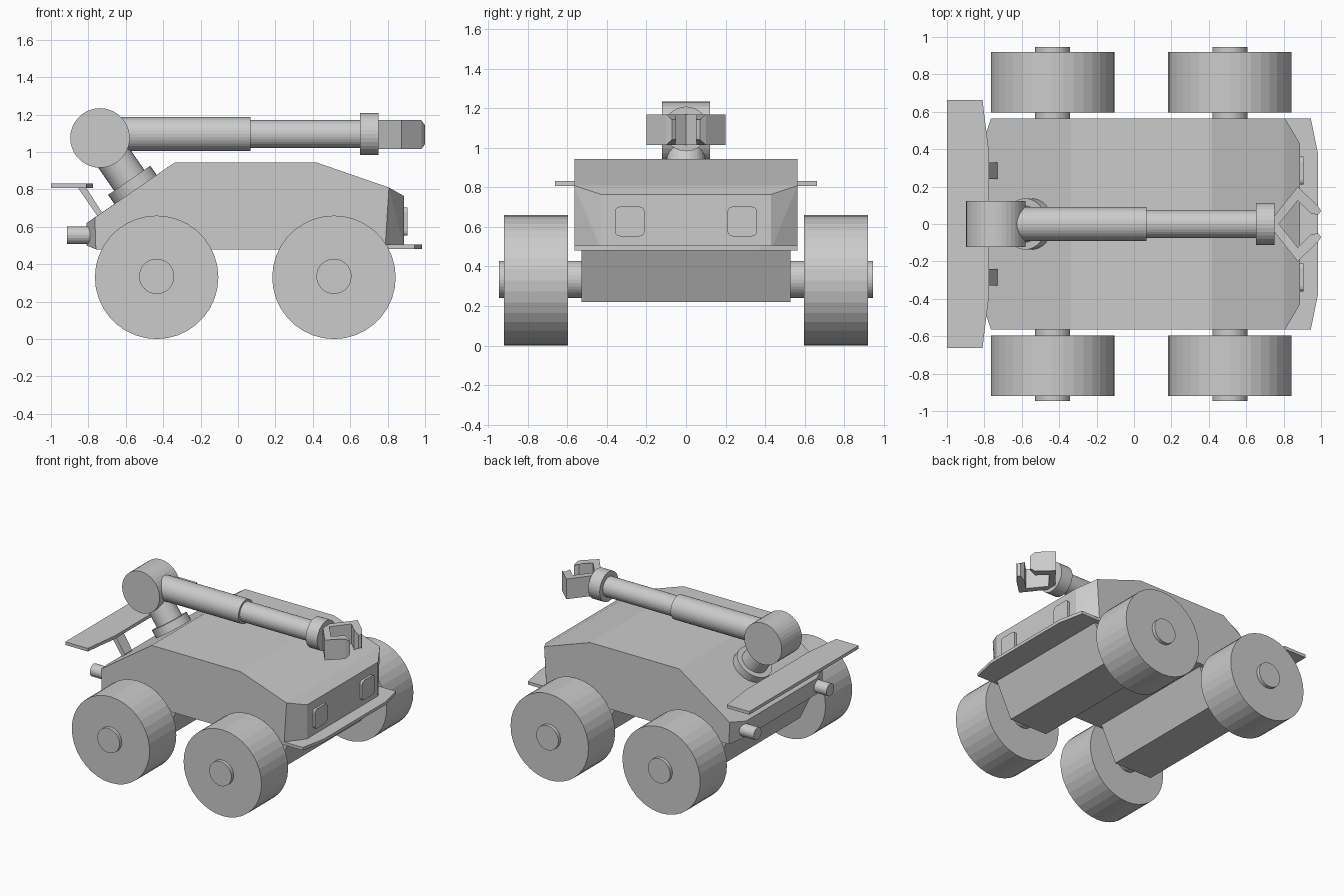
import bpy, bmesh, math
from mathutils import Vector

if "Cube" in bpy.data.objects:
    bpy.data.objects.remove(bpy.data.objects["Cube"])

grey = bpy.data.materials.new("light_grey")
grey.diffuse_color = (0.6, 0.6, 0.6, 1)
grey.use_nodes = True
grey.node_tree.nodes["Principled BSDF"].inputs["Base Color"].default_value = grey.diffuse_color


def finish(bm, name):
    bmesh.ops.recalc_face_normals(bm, faces=bm.faces)
    me = bpy.data.meshes.new(name)
    bm.to_mesh(me)
    bm.free()
    me.materials.append(grey)
    ob = bpy.data.objects.new(name, me)
    bpy.context.collection.objects.link(ob)
    return ob


def rod(name, a, b, r, n=32):
    """Cylinder from point a to point b."""
    a, b = Vector(a), Vector(b)
    bm = bmesh.new()
    bmesh.ops.create_cone(bm, cap_ends=True, segments=n, radius1=r, radius2=r, depth=(b - a).length)
    ob = finish(bm, name)
    ob.rotation_mode = 'QUATERNION'
    ob.rotation_quaternion = (b - a).to_track_quat('Z', 'Y')
    ob.location = (a + b) / 2
    return ob


def prism(name, pts, axis, lo, hi):
    """Extrude a 2D outline along y (points are x,z), z (x,y) or x (y,z)."""
    put = {'y': lambda p, t: (p[0], t, p[1]),
           'z': lambda p, t: (p[0], p[1], t),
           'x': lambda p, t: (t, p[0], p[1])}[axis]
    bm = bmesh.new()
    f = bm.faces.new([bm.verts.new(put(p, lo)) for p in pts])
    ext = bmesh.ops.extrude_face_region(bm, geom=[f])
    d = Vector(put((0, 0), hi - lo))
    bmesh.ops.translate(bm, vec=d, verts=[v for v in ext['geom'] if isinstance(v, bmesh.types.BMVert)])
    return finish(bm, name)


# Body: side profile plus narrower nose and tail panels, wrapped as a convex solid
bm = bmesh.new()
side = [(-.76, .48), (-.765, .65), (-.337, .945), (.417, .945), (.807, .81), (.786, .48)]
ends = [(.887, .765), (.887, .485), (-.81, .50), (-.81, .62)]
for s in (-1, 1):
    for x, z in side:
        bm.verts.new((x, s * .565, z))
    for x, z in ends:
        bm.verts.new((x, s * .43, z))
bmesh.ops.convex_hull(bm, input=bm.verts)
bmesh.ops.dissolve_limit(bm, angle_limit=math.radians(1), verts=bm.verts, edges=bm.edges)
finish(bm, "body")

# Axle housings, wheels and hubs
for tag, x in (("rear", -.435), ("front", .513)):
    prism(tag + "_axle_housing", [(x - .29, .49), (x - .16, .22), (x + .16, .22), (x + .29, .49)],
          'y', -.53, .53)
    rod(tag + "_axle", (x, -.947, .335), (x, .947, .335), .094)
    for s in (-1, 1):
        rod(tag + "_wheel", (x, s * .597, .33), (x, s * .92, .33), .33, 36)

# Front bumper plate and rear wing
prism("bumper_plate", [(.76, -.565), (.945, -.565), (.985, -.37), (.985, .37), (.945, .565), (.76, .565)],
      'z', .482, .505)
prism("rear_wing", [(-1, -.662), (-.81, -.662), (-.775, -.38), (-.775, .38), (-.81, .662), (-1, .662)],
      'z', .808, .832)

# Wing struts, exhausts and headlights
for s in (-1, 1):
    prism("wing_strut", [(-.86, .815), (-.815, .815), (-.73, .68), (-.74, .64)], 'y', s * .285 - .045, s * .285 + .045)
    rod("exhaust", (-.915, s * .44, .555), (-.72, s * .44, .555), .047, 20)
    lamp = []
    for cx, cz, a0 in ((1, 1, 0), (-1, 1, 90), (-1, -1, 180), (1, -1, 270)):
        for k in range(4):
            a = math.radians(a0 + 30 * k)
            lamp.append((s * .285 + cx * .05 + .025 * math.cos(a), .628 + cz * .05 + .025 * math.sin(a)))
    prism("headlight", lamp, 'x', .87, .905)

# Arm: base on the sloped tail, shoulder drum and telescopic tubes
top, d = Vector((-.738, 0, 1.075)), Vector((.568, 0, -.823))
rod("arm_base_collar", top + d * .275, top + d * .37, .137)
rod("arm_column", top, top + d * .34, .098)
rod("arm_shoulder", (-.738, -.122, 1.075), (-.738, .122, 1.075), .159, 36)
rod("arm_outer_tube", (-.72, 0, 1.096), (.067, 0, 1.096), .091)
rod("arm_inner_tube", (.06, 0, 1.096), (.66, 0, 1.096), .075)
rod("arm_wrist", (.653, 0, 1.096), (.75, 0, 1.096), .113)

# Gripper fingers with tapered tips
for s in (-1, 1):
    outline = [(.74, 0), (.74, .03), (.875, .2), (.98, .1), (1.0, .07), (.985, .05),
               (.945, .055), (.875, .125), (.775, 0)]
    finger = prism("gripper_finger", [(x, s * y) for x, y in outline], 'z', 1.015, 1.17)
    for v in finger.data.vertices:
        if v.co.x > .983:
            v.co.z = 1.0925 + (v.co.z - 1.0925) * .65
